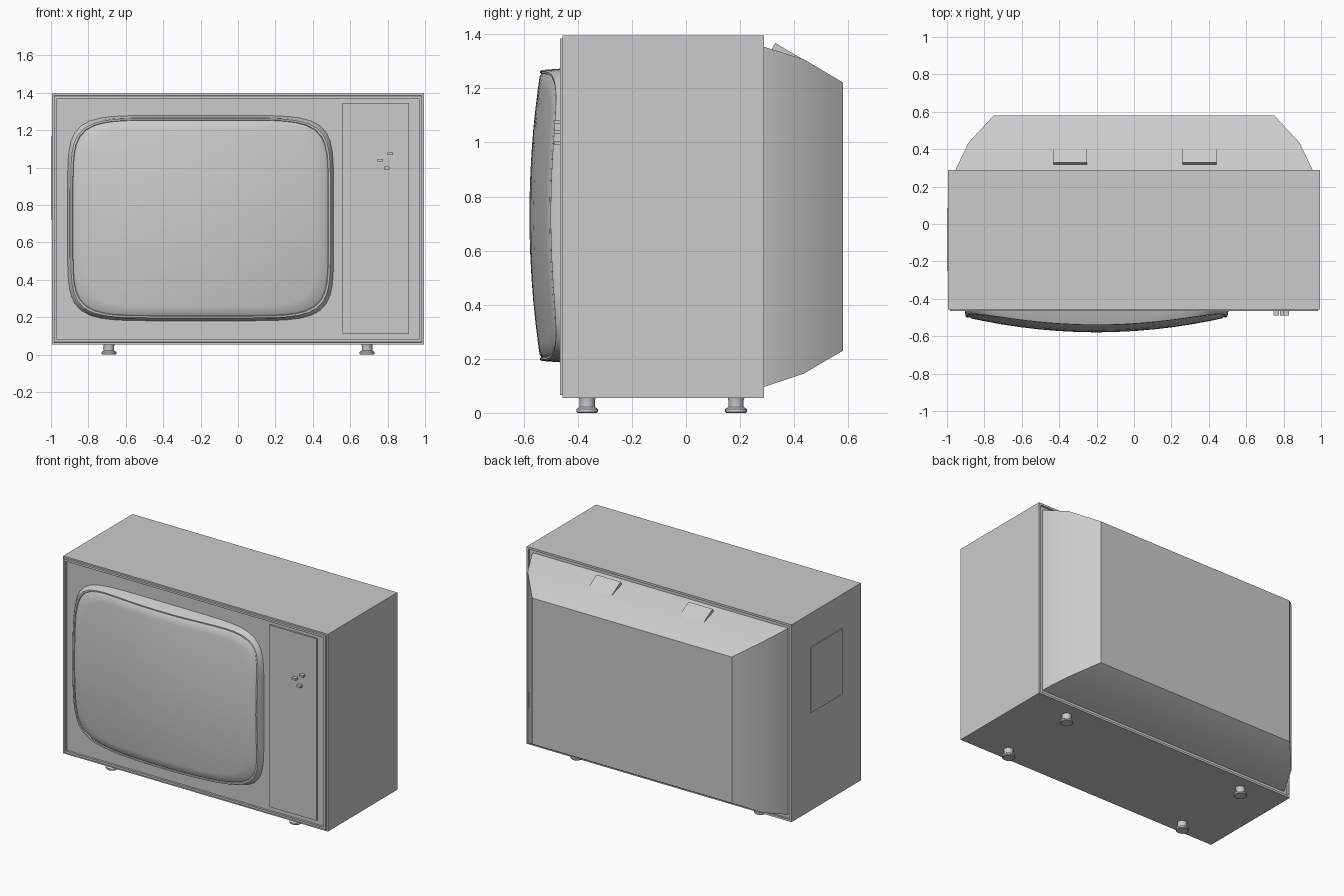
import bpy, bmesh, math

if "Cube" in bpy.data.objects:
    bpy.data.objects.remove(bpy.data.objects["Cube"])

grey = bpy.data.materials.new("plain grey")
grey.diffuse_color = (0.6, 0.6, 0.6, 1)
grey.use_nodes = True
grey.node_tree.nodes["Principled BSDF"].inputs["Base Color"].default_value = grey.diffuse_color


def finish(name, bm, smooth=None):
    bmesh.ops.recalc_face_normals(bm, faces=bm.faces[:])
    me = bpy.data.meshes.new(name)
    bm.to_mesh(me)
    bm.free()
    me.materials.append(grey)
    ob = bpy.data.objects.new(name, me)
    bpy.context.collection.objects.link(ob)
    if smooth:
        bpy.ops.object.select_all(action='DESELECT')
        ob.select_set(True)
        bpy.context.view_layer.objects.active = ob
        bpy.ops.object.shade_smooth_by_angle(angle=math.radians(smooth))
    return ob


def loft(name, rings, smooth=None, caps=(True, True)):
    """Skin a list of point rings, closing the chosen ends."""
    bm = bmesh.new()
    loops = [[bm.verts.new(p) for p in r] for r in rings]
    n = len(loops[0])
    for a, b in zip(loops, loops[1:]):
        for i in range(n):
            j = (i + 1) % n
            bm.faces.new((a[i], a[j], b[j], b[i]))
    if caps[0]:
        bm.faces.new(loops[0])
    if caps[1]:
        bm.faces.new(loops[-1])
    return finish(name, bm, smooth)


def rect(y, hx, z0, z1):
    return [(-hx, y, z0), (hx, y, z0), (hx, y, z1), (-hx, y, z1)]


def box(name, x0, x1, y0, y1, z0, z1):
    return loft(name, [[(x0, y, z0), (x1, y, z0), (x1, y, z1), (x0, y, z1)]
                       for y in (y0, y1)])


# Cabinet: shell with raised front lip, recessed front and recessed back
steps = [(.026, -.452), (.026, -.466), (.012, -.466), (.010, -.456), (0, -.456),
         (0, .288), (.014, .288), (.014, .276)]
loft("cabinet", [rect(y, .995 - i, .055 + i, 1.395 - i) for i, y in steps])

# Tapered back cover
loft("back_cover", [rect(.27, .96, .09, 1.36), rect(.30, .95, .10, 1.35),
                    rect(.435, .885, .145, 1.308), rect(.58, .75, .23, 1.222)],
     35, (False, True))

# Raised vent tabs on top of the cover
for side, cx in (("left", -.34), ("right", .35)):
    prof = [(.312, 1.335), (.33, 1.368), (.435, 1.306), (.435, 1.28), (.32, 1.30)]
    loft(side + "_vent_tab", [[(cx + s * .09, y, z) for y, z in prof] for s in (-1, 1)])

# Picture tube: bowed outline rising from the front panel to a shallow dome
CX, CZ, N, SEG = -.2, .73, 6.5, 96


def outline(hw, hh, lift=0, flat=None):
    pts = []
    for k in range(SEG):
        t = 2 * math.pi * k / SEG
        c, s = math.cos(t), math.sin(t)
        r = (abs(c) ** N + abs(s) ** N) ** (-1 / N)
        x, z = hw * r * c, hh * r * s
        y = flat if flat is not None else -.58 + .165 * x * x + .142 * z * z + lift
        pts.append((CX + x, y, CZ + z))
    return pts


loft("screen_surround", [outline(.712, .55, flat=-.45), outline(.705, .543, flat=-.465),
                         outline(.70, .538, .006), outline(.694, .533, 0),
                         outline(.684, .525, .002), outline(.68, .522, .01)],
     40, (False, False))
loft("screen", [outline(.682 * s, .523 * s, .008 if s == 1 else .001)
                for s in (1, .985, .9, .75, .6, .45, .3, .15, .03)], 40, (False, True))

# Control panel and its buttons
box("control_panel", .56, .915, -.464, -.448, .11, 1.345)
for i, (x, z) in enumerate([(.76, 1.04), (.815, 1.075), (.795, .998)]):
    box("button_%d" % (i + 1), x - .015, x + .015, -.488, -.46, z - .007, z + .007)

# Access plate on the left side
box("side_plate", -1.0, -.99, -.25, .085, .72, 1.165)

# Turned feet
foot = [(.036, 0), (.04, .004), (.04, .014), (.034, .018), (.028, .022), (.028, .045), (.032, .06)]
for sx, xn in ((-1, "left"), (1, "right")):
    for y, yn in ((-.365, "front"), (.185, "back")):
        loft("%s_%s_foot" % (yn, xn),
             [[(sx * .69 + r * math.cos(k * math.pi / 12), y + r * math.sin(k * math.pi / 12), z)
               for k in range(24)] for r, z in foot], 35)
